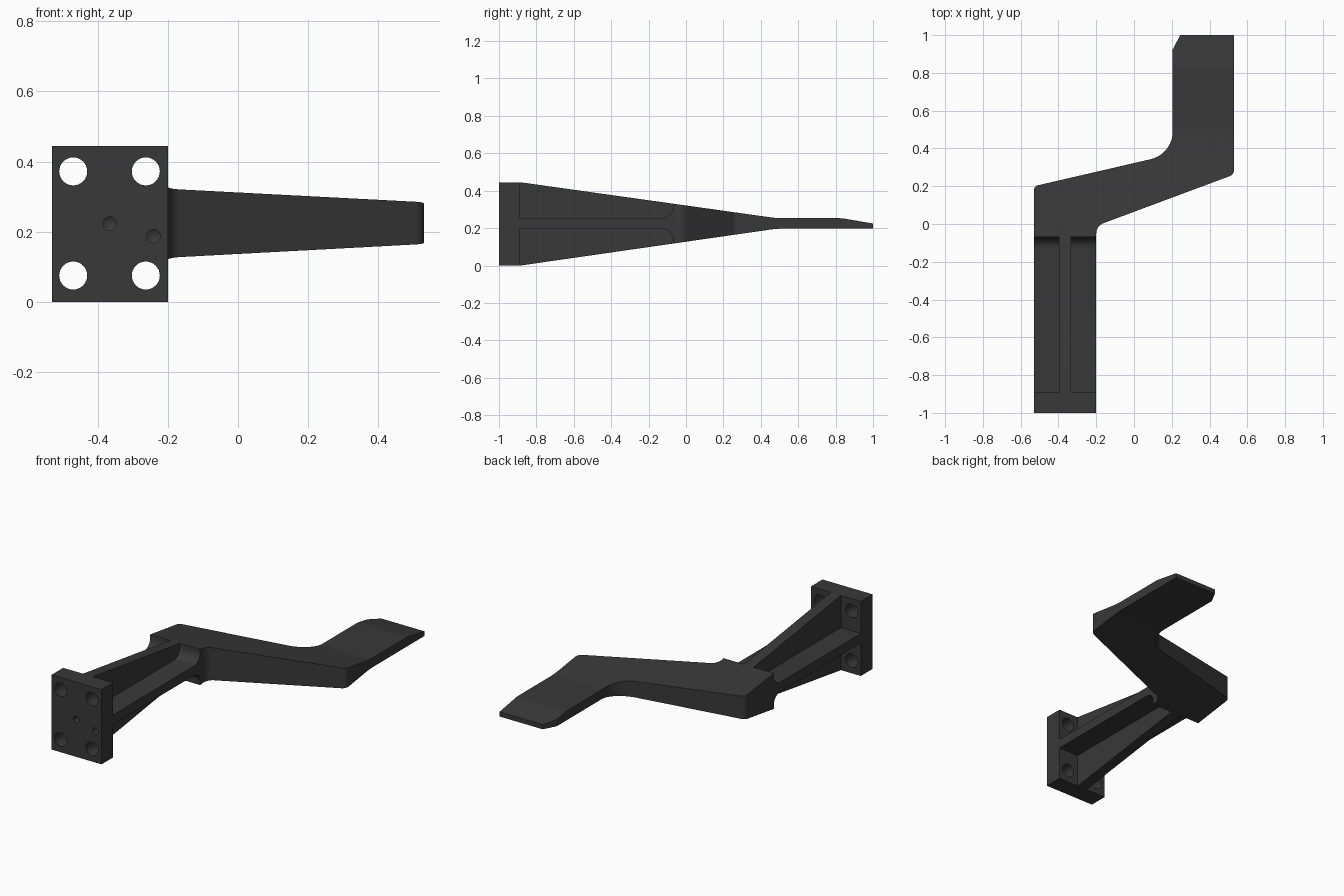
import bpy, bmesh, math
from mathutils import Vector, Matrix

if "Cube" in bpy.data.objects:
    bpy.data.objects.remove(bpy.data.objects["Cube"])


def outline(points, steps=10):
    """Corner list (a, b, tangent length) -> 2D points with rounded corners."""
    out = []
    n = len(points)
    for i, (a, b, t) in enumerate(points):
        c = Vector((a, b))
        if t == 0:
            out.append(c)
            continue
        d1 = (Vector(points[i - 1][:2]) - c).normalized()
        d2 = (Vector(points[(i + 1) % n][:2]) - c).normalized()
        half = d1.angle(d2) / 2
        r = t * math.tan(half)
        centre = c + (d1 + d2).normalized() * (t / math.cos(half))
        v1, v2 = c + d1 * t - centre, c + d2 * t - centre
        sweep = v1.angle_signed(v2)
        start = math.atan2(v1.y, v1.x)
        for k in range(steps + 1):
            ang = start - sweep * k / steps
            out.append(centre + r * Vector((math.cos(ang), math.sin(ang))))
    return out


def prism(name, points, lo, hi, axis):
    """Extrude an outline: axis 'z' takes (x, y) points, axis 'x' takes (y, z)."""
    bm = bmesh.new()
    place = (lambda p: (p.x, p.y, lo)) if axis == 'z' else (lambda p: (lo, p.x, p.y))
    face = bm.faces.new([bm.verts.new(place(p)) for p in outline(points)])
    ext = bmesh.ops.extrude_face_region(bm, geom=[face])
    move = Vector((0, 0, hi - lo)) if axis == 'z' else Vector((hi - lo, 0, 0))
    bmesh.ops.translate(bm, vec=move,
                        verts=[v for v in ext['geom'] if isinstance(v, bmesh.types.BMVert)])
    return finish(name, bm)


def drill(name, x, z, r, y0, y1, tip=0.0):
    """Round cutter along y, with an optional conical drill tip."""
    bm = bmesh.new()
    rot = Matrix.Rotation(-math.pi / 2, 4, 'X')
    bmesh.ops.create_cone(bm, cap_ends=True, segments=32, radius1=r, radius2=r, depth=y1 - y0,
                          matrix=Matrix.Translation((x, (y0 + y1) / 2, z)) @ rot)
    if tip:
        cap = max(bm.faces, key=lambda f: f.calc_center_median().y)
        poke = bmesh.ops.poke(bm, faces=[cap])
        poke['verts'][0].co.y += tip
    return finish(name, bm)


def finish(name, bm):
    bmesh.ops.recalc_face_normals(bm, faces=bm.faces)
    me = bpy.data.meshes.new(name)
    bm.to_mesh(me)
    bm.free()
    ob = bpy.data.objects.new(name, me)
    bpy.context.collection.objects.link(ob)
    return ob


def boolean(ob, cutter, op):
    mod = ob.modifiers.new(op.lower(), 'BOOLEAN')
    mod.operation, mod.solver, mod.object = op, 'EXACT', cutter
    cutter.hide_render = True
    bpy.context.view_layer.objects.active = ob
    bpy.ops.object.modifier_apply(modifier=mod.name)
    bpy.data.objects.remove(cutter)


# Cranked arm seen from above
bracket = prism('cranked_bracket_arm', [
    (-0.53, -1, 0), (-0.2, -1, 0), (-0.2, -0.01, 0.04), (0.53, 0.262, 0.025),
    (0.53, 1, 0), (0.245, 1, 0), (0.205, 0.925, 0), (0.205, 0.37, 0.12),
    (-0.53, 0.2, 0.022)], -0.1, 0.6, 'z')

# Side taper from the plate to the thin blade
taper = prism('side_taper', [
    (-1.1, 0, 0), (-0.885, 0, 0), (0.485, 0.197, 0.03), (1.1, 0.197, 0),
    (1.1, 0.207, 0), (0.835, 0.253, 0.02), (0.485, 0.253, 0.03),
    (-0.885, 0.445, 0), (-1.1, 0.445, 0)], -0.8, 0.8, 'x')
boolean(bracket, taper, 'INTERSECT')

# Four pockets leaving a cross-section of web and flange
for x0, x1 in ((-0.7, -0.398), (-0.333, -0.1)):
    for z, far in ((0.253, 0.6), (0.197, -0.15)):
        pocket = prism('pocket', [(-0.89, z, 0), (-0.07, z, 0.06),
                                  (-0.07, far, 0), (-0.89, far, 0)], x0, x1, 'x')
        boolean(bracket, pocket, 'DIFFERENCE')

# Four bolt holes through the plate
for x in (-0.47, -0.263):
    for z in (0.075, 0.372):
        boolean(bracket, drill('bolt_hole', x, z, 0.04, -1.1, -0.86), 'DIFFERENCE')

# Two blind locating holes
for x, z in ((-0.366, 0.223), (-0.241, 0.187)):
    boolean(bracket, drill('locating_hole', x, z, 0.019, -1.1, -0.94, 0.011), 'DIFFERENCE')

# Dark finish
mat = bpy.data.materials.new('dark_metal')
mat.diffuse_color = (0.04, 0.04, 0.04, 1)
mat.use_nodes = True
mat.node_tree.nodes["Principled BSDF"].inputs["Base Color"].default_value = mat.diffuse_color
bracket.data.materials.append(mat)

bpy.ops.object.select_all(action='DESELECT')
bracket.select_set(True)
bpy.context.view_layer.objects.active = bracket
bpy.ops.object.shade_smooth_by_angle(angle=math.radians(25))
